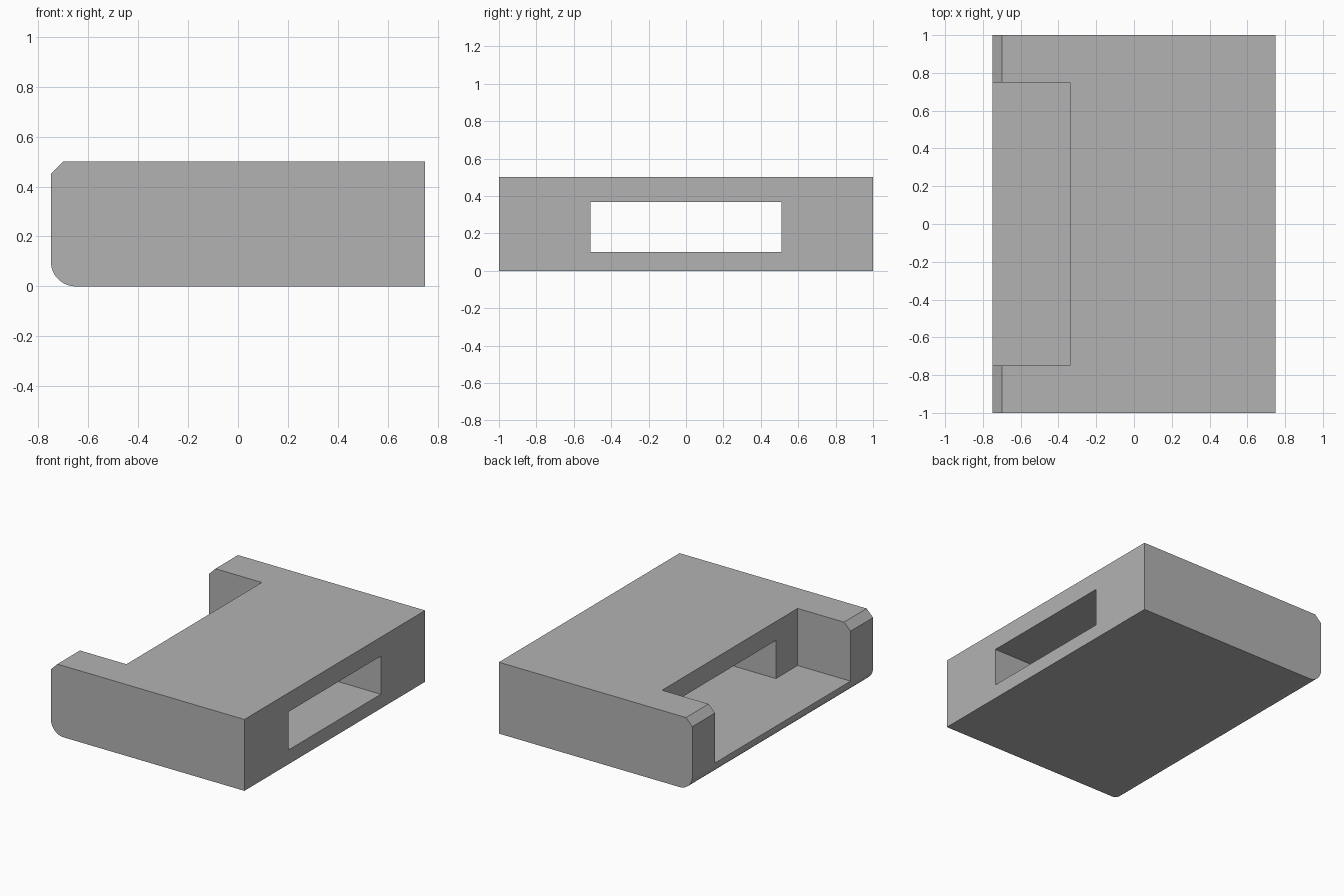
import bpy
import bmesh
from math import sin, cos, pi
from mathutils import Matrix, Vector

old = bpy.data.objects.get("Cube")
if old:
    bpy.data.objects.remove(old, do_unlink=True)

HALF_X, HALF_Y, TOP = 0.75, 1.0, 0.5
FILLET, CHAMFER, FLOOR = 0.1, 0.05, 0.1

grey = bpy.data.materials.new("plain_grey")
grey.use_nodes = True
colour = (0.45, 0.45, 0.45, 1)
grey.diffuse_color = colour
grey.node_tree.nodes["Principled BSDF"].inputs["Base Color"].default_value = colour


def make_object(name, bm):
    bmesh.ops.recalc_face_normals(bm, faces=bm.faces)
    mesh = bpy.data.meshes.new(name)
    bm.to_mesh(mesh)
    bm.free()
    mesh.materials.append(grey)
    obj = bpy.data.objects.new(name, mesh)
    bpy.context.collection.objects.link(obj)
    return obj


def cut_box(target, name, low, high):
    """Subtract a box spanning low to high, then discard the cutter."""
    low, high = Vector(low), Vector(high)
    bm = bmesh.new()
    bmesh.ops.create_cube(bm, size=1, matrix=Matrix.Translation((low + high) / 2)
                          @ Matrix.Diagonal((*(high - low), 1)))
    cutter = make_object(name, bm)
    cutter.hide_render = True
    mod = target.modifiers.new(name, "BOOLEAN")
    mod.operation, mod.solver, mod.object = "DIFFERENCE", "EXACT", cutter
    bpy.ops.object.select_all(action="DESELECT")
    bpy.context.view_layer.objects.active = target
    target.select_set(True)
    bpy.ops.object.modifier_apply(modifier=name)
    bpy.data.objects.remove(cutter, do_unlink=True)


# Body: side profile with a rounded lower edge and a chamfered upper edge
steps = 12
profile = [(HALF_X, 0), (HALF_X, TOP), (CHAMFER - HALF_X, TOP), (-HALF_X, TOP - CHAMFER)]
for i in range(steps + 1):
    a = pi + i / steps * pi / 2
    profile.append((FILLET - HALF_X + FILLET * cos(a), FILLET + FILLET * sin(a)))
bm = bmesh.new()
end = bm.faces.new([bm.verts.new((x, -HALF_Y, z)) for x, z in profile])
extruded = bmesh.ops.extrude_face_region(bm, geom=[end], use_keep_orig=True)
bmesh.ops.translate(bm, vec=(0, 2 * HALF_Y, 0),
                    verts=[v for v in extruded["geom"] if isinstance(v, bmesh.types.BMVert)])
body = make_object("body", bm)

# Open bay between the two arms, and the slot through the wall behind it
cut_box(body, "bay", (-1, -0.75, FLOOR), (-0.34, 0.75, 1))
cut_box(body, "slot", (-0.5, -0.51, FLOOR), (1, 0.51, 0.367))

# Smooth the rounded edge only
bpy.ops.object.shade_smooth_by_angle(angle=pi / 9)
